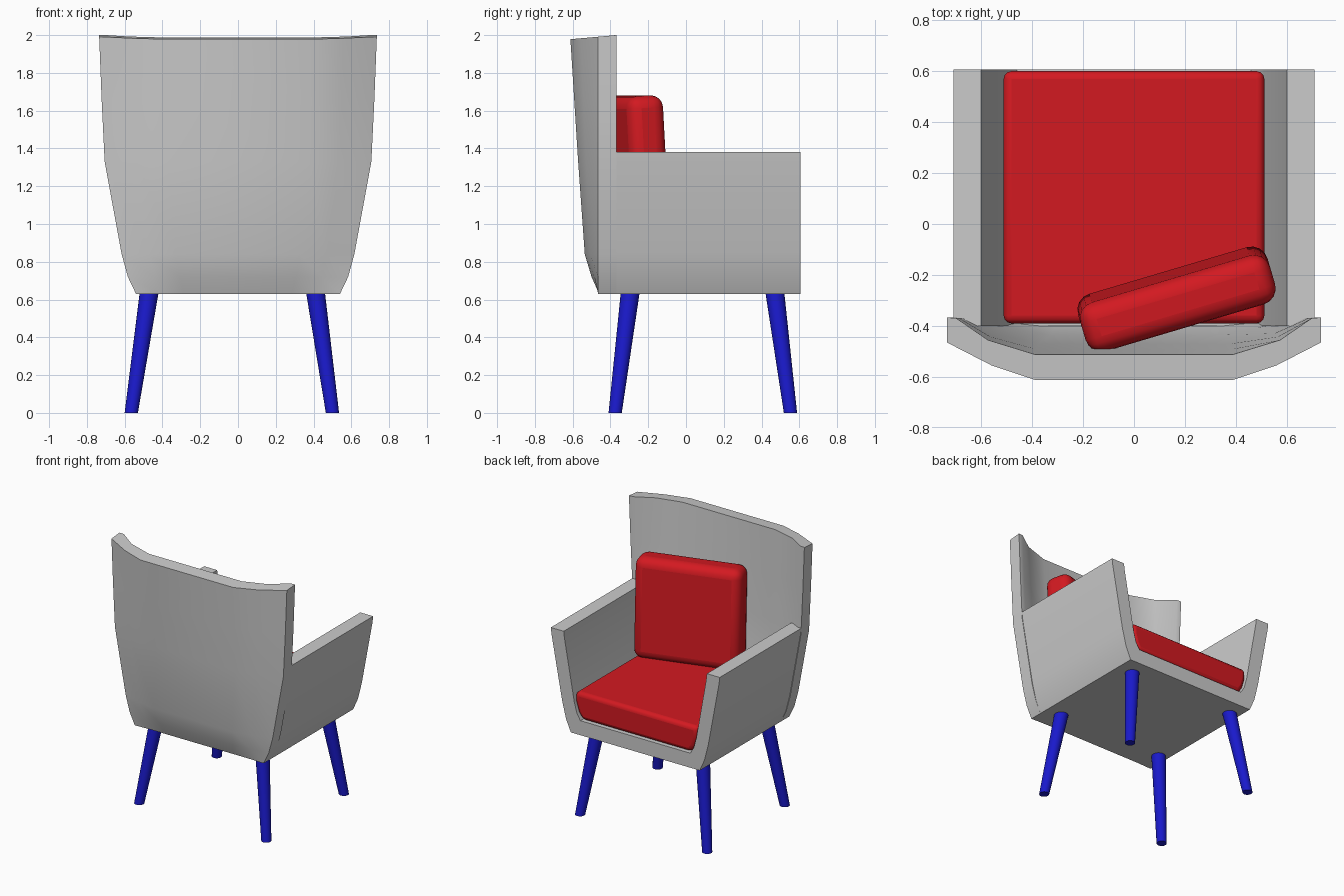
import bpy, bmesh, math
from mathutils import Matrix, Vector

if "Cube" in bpy.data.objects:
    bpy.data.objects.remove(bpy.data.objects["Cube"])


def material(name, col):
    m = bpy.data.materials.new(name)
    m.diffuse_color = col
    m.use_nodes = True
    m.node_tree.nodes["Principled BSDF"].inputs["Base Color"].default_value = m.diffuse_color
    return m


RED = material("red_fabric", (0.65, 0.01, 0.015, 1))
BLUE = material("blue_legs", (0.01, 0.01, 0.6, 1))


def finish(bm, name, mat=None, angle=35, bevel=0, segments=3):
    bmesh.ops.recalc_face_normals(bm, faces=bm.faces)
    me = bpy.data.meshes.new(name)
    bm.to_mesh(me)
    bm.free()
    ob = bpy.data.objects.new(name, me)
    bpy.context.collection.objects.link(ob)
    if mat:
        me.materials.append(mat)
    if bevel:
        b = ob.modifiers.new("bevel", 'BEVEL')
        b.width, b.segments = bevel, segments
        b.limit_method, b.angle_limit = 'ANGLE', math.radians(40)
    bpy.ops.object.select_all(action='DESELECT')
    bpy.context.view_layer.objects.active = ob
    ob.select_set(True)
    bpy.ops.object.shade_smooth_by_angle(angle=math.radians(angle))
    return ob


def loft(rings):
    """Skin equal-length closed rings and cap both ends."""
    bm = bmesh.new()
    vs = [[bm.verts.new(p) for p in r] for r in rings]
    n = len(vs[0])
    for a, b in zip(vs, vs[1:]):
        for i in range(n):
            j = (i + 1) % n
            bm.faces.new((a[i], a[j], b[j], b[i]))
    bm.faces.new(vs[0])
    bm.faces.new(vs[-1])
    return bm


def mirrored(half):
    return half + [(-x, z) for x, z in reversed(half)]


# Seat shell: U-shaped profile of floor and both arms, extruded along y
outer = [(0.54, 0.63), (0.58, 0.72), (0.613, 0.85), (0.702, 1.33), (0.708, 1.38)]
inner = [(0.60, 1.38), (0.594, 1.33), (0.512, 0.87), (0.49, 0.79), (0.46, 0.74)]
u = mirrored(outer + inner)
finish(loft([[(x, y, z) for x, z in u] for y in (-0.40, 0.607)]), "seat_and_arms")

# Backrest: curved plan section lofted upwards
levels = [(0.63, 0.54, -0.46), (0.72, 0.583, -0.50), (0.84, 0.616, -0.536),
          (1.33, 0.706, -0.571), (1.66, 0.722, -0.592), (2.0, 0.735, -0.612)]
rings = []
for z, w, yb in levels:
    d = yb + 0.46
    half = [(0.53 * w, -0.36 + d), (0.78 * w, -0.36 + d * 0.63), (0.95 * w, -0.37),
            (w, -0.367), (w, -0.465), (0.76 * w, -0.46 + d * 0.63), (0.53 * w, yb)]
    dip = 0.09 if z == 2.0 else 0
    rings.append([(x, y, z + dip * min(0, y + 0.37)) for x, y in mirrored(half)])
finish(loft(rings), "backrest")

# Seat cushion following the inside of the shell
c = mirrored([(0.455, 0.742), (0.488, 0.79), (0.512, 0.87), (0.512, 0.945)])
finish(loft([[(x, y, z) for x, z in c] for y in (-0.39, 0.60)]),
       "seat_cushion", RED, bevel=0.03)

# Back pillow, turned and leaning slightly back
bm = bmesh.new()
bmesh.ops.create_cube(bm, size=1)
bmesh.ops.scale(bm, vec=(0.776, 0.2, 0.75), verts=bm.verts)
ob = finish(bm, "back_pillow", RED, 40, 0.065, 4)
ob.matrix_world = (Matrix.Translation((0.167, -0.295, 1.305))
                   @ Matrix.Rotation(math.radians(16.5), 4, 'Z')
                   @ Matrix.Rotation(math.radians(3.2), 4, 'X'))


# Splayed, tapered legs (foot centre to top centre)
def leg(name, foot, top):
    rings = []
    for (x, y), z, r in ((foot, 0, 0.035), (top, 0.64, 0.05)):
        rings.append([(x + r * math.cos(a), y + r * math.sin(a), z)
                      for a in (2 * math.pi * i / 24 for i in range(24))])
    finish(loft(rings), name, BLUE)


for side, xf, xt in (("left", -0.565, -0.47), ("right", 0.50, 0.41)):
    for end, yf, yt in (("front", -0.375, -0.295), ("back", 0.553, 0.47)):
        leg(f"{end}_{side}_leg", (xf, yf), (xt, yt))
